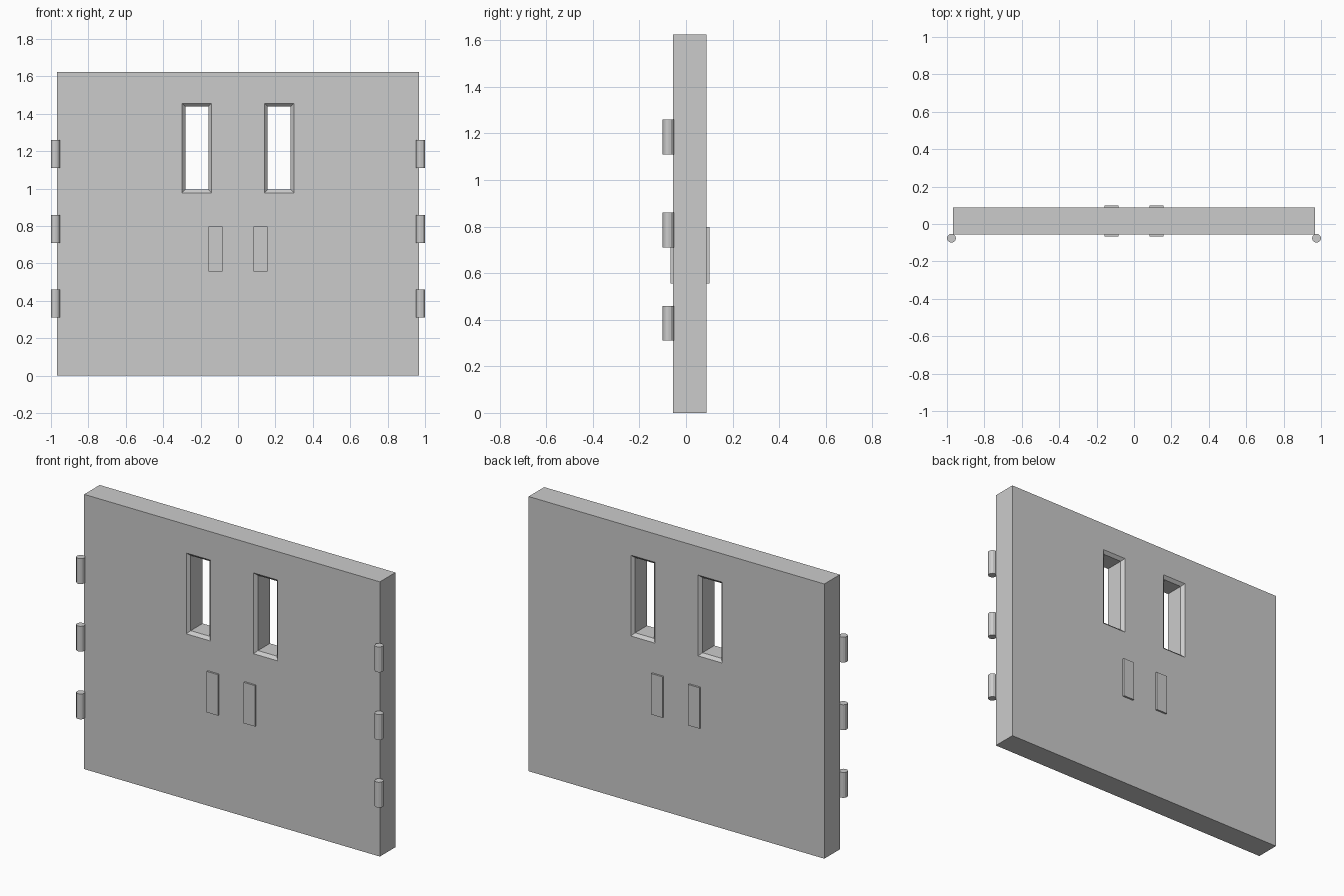
import bpy, bmesh

if "Cube" in bpy.data.objects:
    bpy.data.objects.remove(bpy.data.objects["Cube"])

FRONT, BACK = -0.056, 0.089          # panel faces in y
MID = (FRONT + BACK) / 2


def box(name, lo, hi):
    size = [b - a for a, b in zip(lo, hi)]
    mid = [(a + b) / 2 for a, b in zip(lo, hi)]
    bpy.ops.mesh.primitive_cube_add(size=1, location=mid)
    ob = bpy.context.object
    ob.name = name
    ob.scale = size
    bpy.ops.object.transform_apply(location=False, rotation=False, scale=True)
    return ob


def window_cutter(name, cx, cz, hw, hh, flare, depth):
    """Rectangular hole that widens at both faces of the panel."""
    rings = [(FRONT - 0.05, flare), (FRONT, flare), (FRONT + depth, 0),
             (BACK - depth, 0), (BACK, flare), (BACK + 0.05, flare)]
    bm = bmesh.new()
    loops = [[bm.verts.new((cx + sx * (hw + f), y, cz + sz * (hh + f)))
              for sx, sz in ((-1, -1), (1, -1), (1, 1), (-1, 1))]
             for y, f in rings]
    for a, b in zip(loops, loops[1:]):
        for i in range(4):
            j = (i + 1) % 4
            bm.faces.new((a[i], a[j], b[j], b[i]))
    bm.faces.new(loops[0])
    bm.faces.new(loops[-1])
    bmesh.ops.recalc_face_normals(bm, faces=bm.faces)
    me = bpy.data.meshes.new(name)
    bm.to_mesh(me)
    bm.free()
    ob = bpy.data.objects.new(name, me)
    bpy.context.collection.objects.link(ob)
    ob.hide_render = True
    return ob


# Double door panel
panel = box("door_panel", (-0.967, FRONT, 0), (0.967, BACK, 1.624))

for side, s in (("left", -1), ("right", 1)):
    # Window opening with chamfered rim on both faces
    cutter = window_cutter(f"{side}_window_cutter", s * 0.22, 1.217,
                           0.062, 0.222, 0.017, 0.017)
    mod = panel.modifiers.new(f"{side}_window", 'BOOLEAN')
    mod.operation, mod.solver, mod.object = 'DIFFERENCE', 'EXACT', cutter
    bpy.context.view_layer.objects.active = panel
    bpy.ops.object.modifier_apply(modifier=mod.name)
    bpy.data.objects.remove(cutter, do_unlink=True)

    # Push plate, standing proud of both faces
    x = s * 0.121
    box(f"{side}_push_plate", (x - 0.037, MID - 0.0835, 0.556),
        (x + 0.037, MID + 0.0835, 0.798))

    # Hinge barrels along the outer front edge
    for i, z in enumerate((0.385, 0.785, 1.185)):
        bpy.ops.mesh.primitive_cylinder_add(
            vertices=12, radius=0.024, depth=0.15, location=(s * 0.976, -0.076, z))
        bpy.context.object.name = f"{side}_hinge_{i + 1}"
